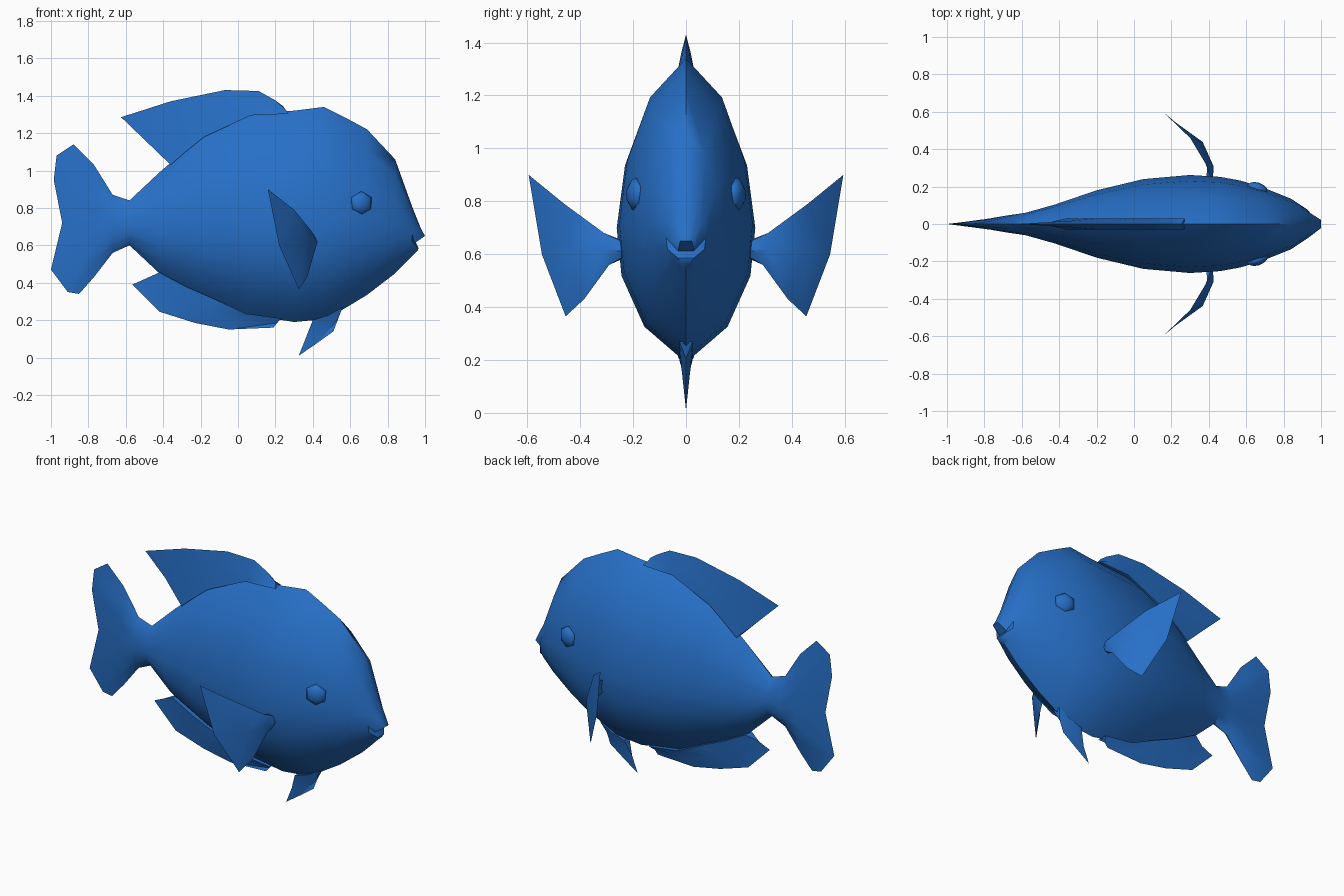
import bpy, bmesh, math
from mathutils import Vector, Matrix

if "Cube" in bpy.data.objects:
    bpy.data.objects.remove(bpy.data.objects["Cube"])

blue = bpy.data.materials.new("blue")
blue.diffuse_color = (0.02, 0.16, 0.57, 1)
blue.use_nodes = True
blue.node_tree.nodes["Principled BSDF"].inputs["Base Color"].default_value = blue.diffuse_color


def finish(name, bm, mirror=False, angle=40):
    bmesh.ops.remove_doubles(bm, verts=bm.verts, dist=0.0005)
    bmesh.ops.recalc_face_normals(bm, faces=bm.faces)
    me = bpy.data.meshes.new(name)
    bm.to_mesh(me)
    bm.free()
    ob = bpy.data.objects.new(name, me)
    bpy.context.collection.objects.link(ob)
    me.materials.append(blue)
    bpy.ops.object.select_all(action='DESELECT')
    ob.select_set(True)
    bpy.context.view_layer.objects.active = ob
    bpy.ops.object.shade_smooth_by_angle(angle=math.radians(angle))
    if mirror:
        m = ob.modifiers.new("mirror", 'MIRROR')
        m.use_axis = (False, True, False)
        m.use_mirror_merge = False
    return ob


# Body and tail: rings of seven levels, mirrored left and right
LEVELS = [(1, 0), (.87, .54), (.66, .88), (.45, 1), (.29, .93), (.12, .6), (0, 0)]


def ring(x, top, bottom, width):
    return [(x, w * width, bottom + f * (top - bottom)) for f, w in LEVELS]


tail_edge = [(-.88, 0, 1.14), (-.97, 0, 1.08), (-.985, 0, .95), (-.94, 0, .72),
             (-1, 0, .47), (-.91, 0, .35), (-.85, 0, .34)]
lips = [(.97, 0, .71), (.98, .02, .685), (1, .022, .65), (.945, .03, .612),
        (.965, .03, .585), (.96, .015, .57), (.94, 0, .55)]
sections = [(-.77, 1.03, .43, .03), (-.67, .87, .56, .047), (-.58, .84, .60, .06),
            (-.42, .99, .45, .105), (-.20, 1.18, .335, .18), (.05, 1.30, .23, .24),
            (.30, 1.32, .19, .262), (.46, 1.34, .205, .252), (.57, 1.285, .262, .232),
            (.69, 1.22, .335, .195), (.84, 1.06, .45, .135), (.93, .81, .54, .075)]
rings = [tail_edge] + [ring(*s) for s in sections] + [lips]
bm = bmesh.new()
loops = []
for r in rings:
    pts = r + [(x, -y, z) for x, y, z in r[5:0:-1]]
    loops.append([bm.verts.new(p) for p in pts])
for a, b in zip(loops, loops[1:]):
    for i in range(12):
        j = (i + 1) % 12
        bm.faces.new((a[i], a[j], b[j], b[i]))
end = loops[-1]
bm.faces.new((end[0], end[1], end[11]))
for i in range(1, 5):
    bm.faces.new((end[i], end[i + 1], end[11 - i], end[12 - i]))
bm.faces.new((end[5], end[6], end[7]))
finish("fish_body", bm)


# Fin: grid of rows swelling to both sides, closed at a thin rim
def fin(name, rows, thick, normal=(0, 1, 0), mirror=False):
    bm = bmesh.new()
    n = Vector(normal).normalized()
    sides = []
    for s in (1, -1):
        grid = []
        for i, row in enumerate(rows):
            line = []
            for j, p in enumerate(row):
                rim = i > 0 and j in (0, len(row) - 1)
                line.append(bm.verts.new(Vector(p) + n * (0 if rim else s * thick[i])))
            grid.append(line)
        for a, b in zip(grid, grid[1:]):
            for j in range(len(a) - 1):
                bm.faces.new((a[j], a[j + 1], b[j + 1], b[j]))
        sides.append(grid)
    left, right = sides
    for j in range(len(rows[0]) - 1):
        bm.faces.new((left[0][j], left[0][j + 1], right[0][j + 1], right[0][j]))
    for j in (0, -1):
        bm.faces.new((left[0][j], right[0][j], left[1][j]))
    finish(name, bm, mirror)


def flat_fin(name, base, tip, t):
    mid = [((a + c) / 2, (b + d) / 2) for (a, b), (c, d) in zip(base, tip)]
    rows = [[(x, 0, z) for x, z in r] for r in (base, mid, tip)]
    fin(name, rows, [t, t * .6, 0])


flat_fin("dorsal_fin",
         [(.27, 1.305), (.20, 1.30), (.07, 1.295), (-.18, 1.18), (-.28, 1.10), (-.36, 1.03)],
         [(.24, 1.345), (.20, 1.375), (.11, 1.425), (-.07, 1.43), (-.36, 1.37), (-.625, 1.285)], .03)
flat_fin("anal_fin",
         [(.23, .21), (.04, .235), (-.12, .31), (-.28, .38), (-.42, .455)],
         [(.19, .16), (-.05, .15), (-.23, .185), (-.42, .245), (-.565, .39)], .03)
flat_fin("pelvic_fin",
         [(.56, .27), (.48, .225), (.40, .20)],
         [(.51, .14), (.42, .075), (.325, .01)], .025)

# Pectoral fins
fin("pectoral_fins", [
    [(.40, .23, .645), (.41, .23, .61), (.40, .23, .59)],
    [(.39, .31, .68), (.41, .30, .62), (.40, .29, .56)],
    [(.30, .46, .79), (.355, .43, .61), (.37, .385, .43)],
    [(.16, .595, .90), (.22, .545, .60), (.325, .455, .365)]],
    [.015, .018, .015, 0], (.83, .55, 0), True)

# Eyes
bm = bmesh.new()
place = (Matrix.Translation((.66, .19, .825)) @ Matrix.Rotation(math.radians(-18), 4, 'Z')
         @ Matrix.Diagonal((.064, .032, .064, 1)) @ Matrix.Rotation(math.radians(90), 4, 'X'))
bmesh.ops.create_uvsphere(bm, u_segments=6, v_segments=6, radius=1, matrix=place)
finish("eyes", bm, True, 60)
